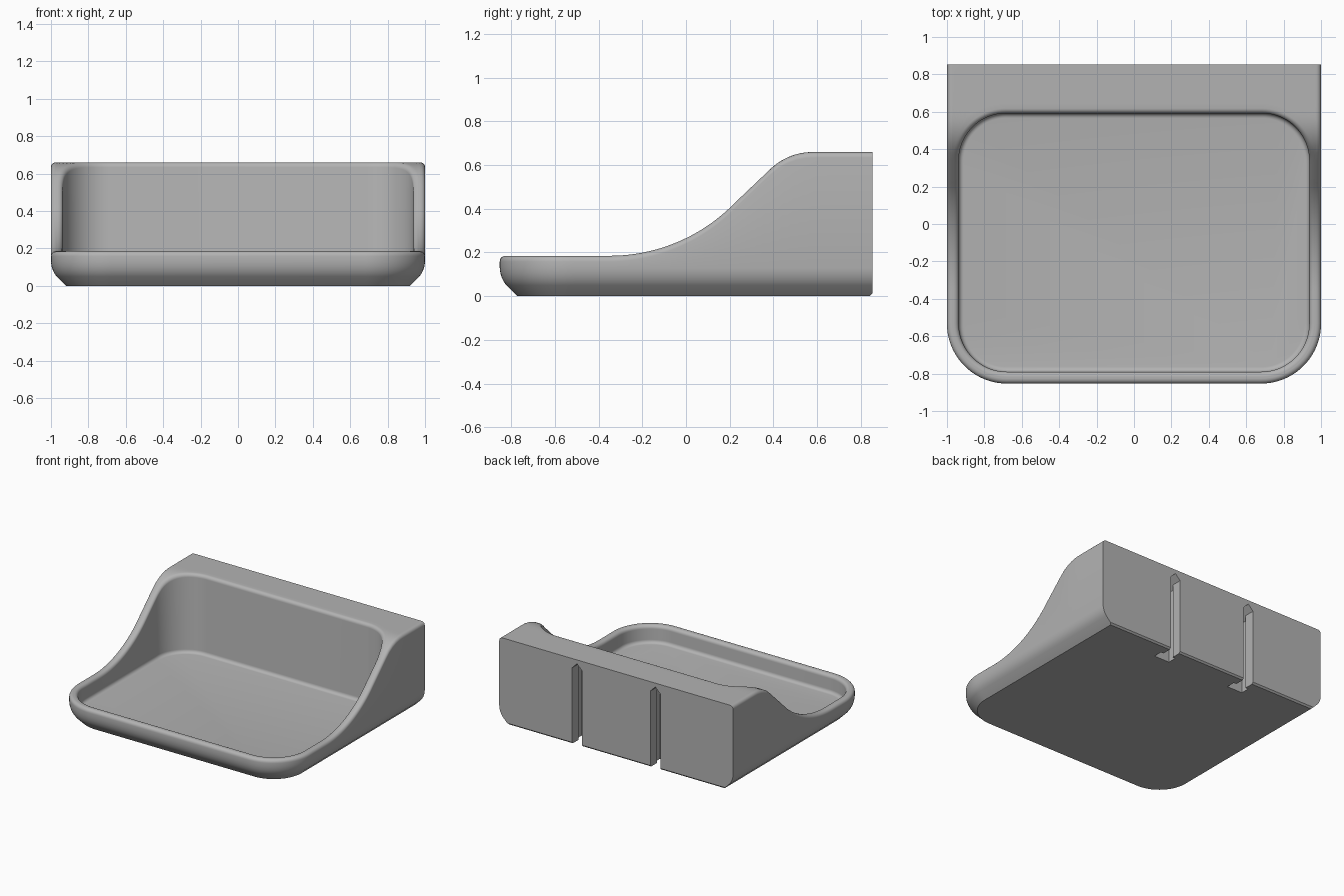
import bpy, bmesh
from math import sin, cos, tan, pi, sqrt

if "Cube" in bpy.data.objects:
    bpy.data.objects.remove(bpy.data.objects["Cube"])

BACK, FRONT, FLOOR, R = 0.853, -0.853, 0.05, 0.026
ARC, SIDE = 20, 36            # segments per corner and per side wall

gray = bpy.data.materials.new("light_gray")
gray.use_nodes = True
color = (0.45, 0.45, 0.45, 1)
gray.diffuse_color = color
gray.node_tree.nodes["Principled BSDF"].inputs["Base Color"].default_value = color


def rim_height(y):
    """Low lip, concave arc, slope, convex arc, high back."""
    if y < -0.35:
        return 0.185
    if y < 0.2:
        return 0.985 - sqrt(0.64 - (y + 0.35) ** 2)
    if y < 0.387:
        return 0.405 + 0.95 * (y - 0.2)
    if y < 0.58:
        return 0.38 + sqrt(0.0784 - (y - 0.58) ** 2)
    return 0.66


def outline(hx, y0, y1, r, square_back):
    """Plan outline, mirrored in x; the back corners are round or square."""
    half = []
    for i in range(ARC + 1):                       # front corner
        a = pi / 2 * i / ARC
        half.append((hx - r + r * sin(a), y0 + r - r * cos(a)))
    yc = 0.34                                      # where the back corner begins
    start = half[-1][1]
    for i in range(1, SIDE):                       # side wall
        half.append((hx, start + (yc - start) * i / SIDE))
    w, d = (hx - 0.685, y1 - yc)
    for i in range(ARC + 1):                       # back corner
        a = pi / 2 * i / ARC
        u, v = cos(a), sin(a)
        if square_back:
            m = max(u, v)
            u, v = u / m, v / m
        half.append((hx - w + w * u, yc + d * v))
    return half + [(-x, y) for x, y in reversed(half)]


def outer(d, db=0):
    return outline(1 - d, FRONT + d, BACK - db, 0.32 - d, True)


def inner(d):
    return outline(0.937 - d, -0.79 + d, 0.592 - d, 0.257 - d, False)


def follow(pts, drop=0):
    return [(x, y, rim_height(y) - drop) for x, y in pts]


def level(pts, z):
    return [(x, y, z) for x, y in pts]


# Rings from the underside, up the outside, over the rim, down to the floor
rings = [level(outer(d, db), z) for d, db, z in (
    (0.08, 0.012, 0), (0.068, 0, 0.012), (0.03, 0, 0.05),
    (0.019, 0, 0.065), (0.01, 0, 0.083), (0.003, 0, 0.105), (0, 0, 0.13))]
STEPS = 5
quarter = [pi / 2 * i / STEPS for i in range(STEPS + 1)]
for a in quarter:                                  # outer rim rounding
    rings.append(follow(outer(R * (1 - cos(a))), R * (1 - sin(a))))
rim_out, rim_in = outer(R), inner(-R)
for i in range(1, 8):                              # rim top
    t = i / 8
    rings.append(follow([(p[0] + (q[0] - p[0]) * t, p[1] + (q[1] - p[1]) * t)
                         for p, q in zip(rim_out, rim_in)]))
for a in quarter:                                  # inner rim rounding
    rings.append(follow(inner(-R + R * sin(a)), R * (1 - cos(a))))
for a in quarter:                                  # floor fillet
    rings.append(level(inner(R * (1 - cos(a))), FLOOR + R * (1 - sin(a))))


def make_object(name, bm):
    bmesh.ops.recalc_face_normals(bm, faces=bm.faces)
    mesh = bpy.data.meshes.new(name)
    bm.to_mesh(mesh)
    bm.free()
    mesh.materials.append(gray)
    ob = bpy.data.objects.new(name, mesh)
    bpy.context.collection.objects.link(ob)
    return ob


# Bin body
bm = bmesh.new()
loops = [[bm.verts.new(p) for p in ring] for ring in rings]
n = len(loops[0])
for lo, hi in zip(loops, loops[1:]):
    for i in range(n):
        j = (i + 1) % n
        bm.faces.new((lo[i], lo[j], hi[j], hi[i]))
bm.faces.new(loops[0])
bm.faces.new(loops[-1])
body = make_object("bin_body", bm)


# T-shaped hanging slots with pointed tops, open at the underside
def slot_cutter(cx):
    neck, head, mid, deep, top = 0.043, 0.066, BACK - 0.08, BACK - 0.15, 0.63
    side = [(0, BACK + 0.05), (neck, BACK + 0.05), (neck, mid),
            (head, mid), (head, deep), (0, deep)]
    pts = side + [(-x, y) for x, y in reversed(side[1:-1])]
    bm = bmesh.new()
    low = [bm.verts.new((cx + x, y, -0.1)) for x, y in pts]
    high = [bm.verts.new((cx + x, y, top - abs(x))) for x, y in pts]
    bm.faces.new(low)
    bm.faces.new(high[:6])
    bm.faces.new(high[5:] + high[:1])
    for i in range(len(pts)):
        j = (i + 1) % len(pts)
        bm.faces.new((low[i], low[j], high[j], high[i]))
    ob = make_object("slot_cutter", bm)
    ob.hide_render = True
    return ob


bpy.context.view_layer.objects.active = body
for cx in (-0.335, 0.335):
    cutter = slot_cutter(cx)
    mod = body.modifiers.new("slot", "BOOLEAN")
    mod.operation = "DIFFERENCE"
    mod.solver = "EXACT"
    mod.object = cutter
    bpy.ops.object.modifier_apply(modifier=mod.name)
    bpy.data.objects.remove(cutter)

bpy.ops.object.select_all(action="DESELECT")
body.select_set(True)
bpy.ops.object.shade_smooth_by_angle(angle=pi / 6)
